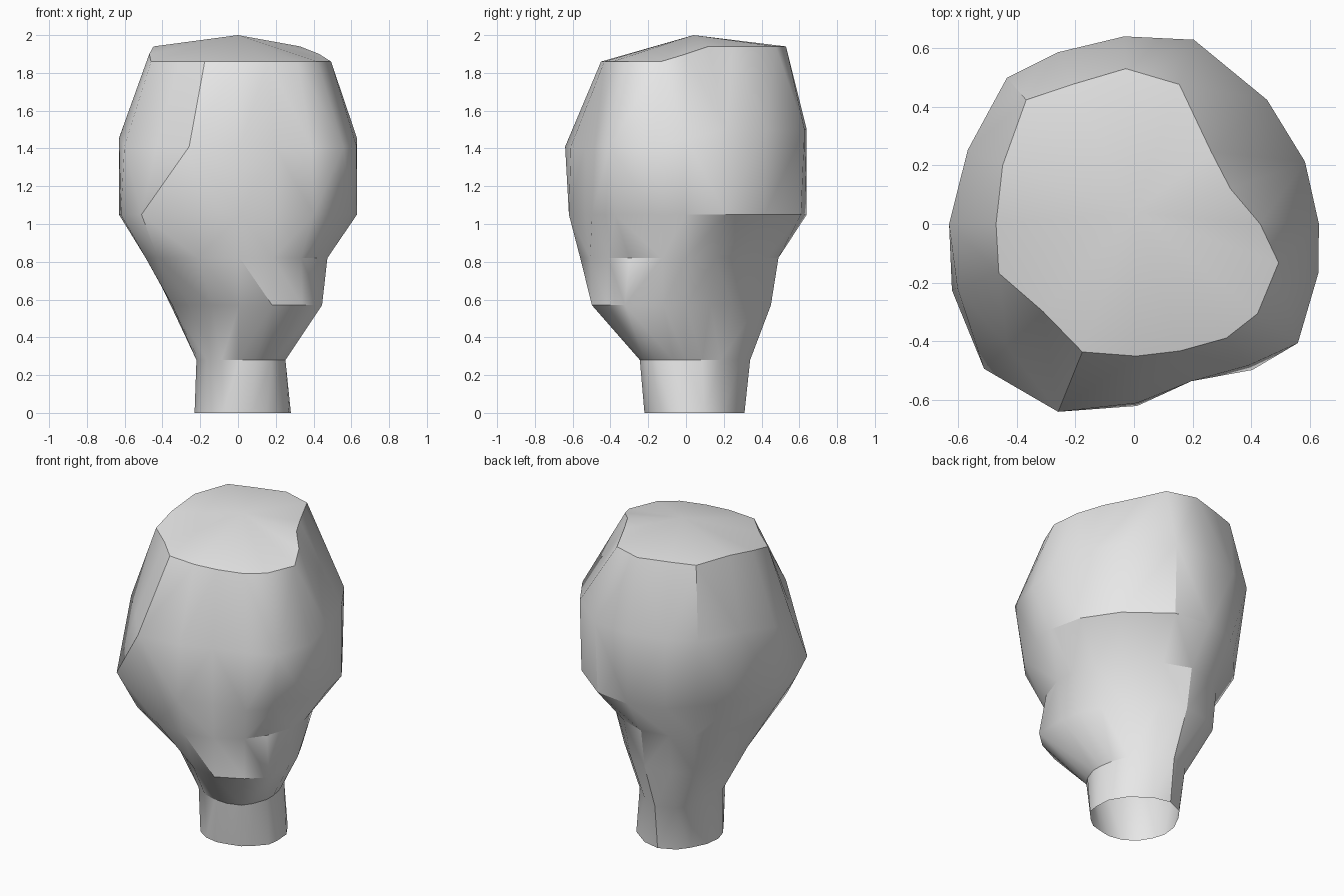
import bpy
import bmesh
import math

default_cube = bpy.data.objects.get("Cube")
if default_cube:
    bpy.data.objects.remove(default_cube, do_unlink=True)

# One pale grey material
grey = bpy.data.materials.new("pale_grey")
grey.use_nodes = True
colour = (0.8, 0.8, 0.8, 1.0)
grey.diffuse_color = colour
grey.node_tree.nodes["Principled BSDF"].inputs["Base Color"].default_value = colour

# Directions of the vertical edge lines, anticlockwise from the left side (+x)
ANGLES = [0, 20, 43, 72, 93, 114, 131, 156, 180, 200, 224, 248, 271, 290, 309, 324, 345]

# Cross-sections from neck to crown: front height, back height,
# then the radius in hundredths along each direction
SECTIONS = [
    (0.0, 0.0, [28, 29, 29, 30, 31, 29, 26, 24, 23, 22, 22, 22, 22, 22, 24, 25, 28]),
    (0.28, 0.28, [25, 25, 27, 30, 34, 33, 29, 24, 22, 22, 23, 23, 24, 26, 28, 27, 26]),
    (0.57, 0.57, [42, 38, 36, 40, 45, 46, 46, 39, 35, 37, 36, 37, 46, 53, 54, 55, 46]),
    (0.82, 0.82, [47, 45, 42, 45, 49, 50, 48, 47, 48, 52, 59, 56, 56, 54, 53, 51, 49]),
    (1.05, 1.05, [63, 62, 61, 64, 64, 62, 58, 60, 63, 66, 71, 61, 62, 57, 64, 64, 62]),
    (1.41, 1.5, [63, 62, 62, 66, 64, 64, 66, 62, 63, 64, 60, 69, 61, 57, 62, 69, 65]),
    (1.86, 1.94, [43, 35, 36, 50, 53, 52, 56, 49, 47, 49, 43, 47, 45, 46, 50, 52, 51]),
]


def add_section(bm, front_z, back_z, radii):
    """Add one ring of vertices whose back half may sit higher."""
    ring = []
    for degrees, radius in zip(ANGLES, radii):
        angle = math.radians(degrees)
        back = min(max(math.sin(angle) * 3 + 0.5, 0), 1)
        height = front_z + (back_z - front_z) * back
        r = radius / 100
        ring.append(bm.verts.new((r * math.cos(angle), r * math.sin(angle), height)))
    return ring


def add_panel(bm, a, b, c, d):
    """Split a panel in two along the diagonal that bulges outward."""
    if (a.co + c.co).xy.length > (b.co + d.co).xy.length:
        bm.faces.new((a, b, c))
        bm.faces.new((a, c, d))
    else:
        bm.faces.new((a, b, d))
        bm.faces.new((b, c, d))


# Head and neck: lofted skin, open at the base of the neck
bm = bmesh.new()
rings = [add_section(bm, *section) for section in SECTIONS]
count = len(ANGLES)
for lower, upper in zip(rings, rings[1:]):
    for i in range(count):
        j = (i + 1) % count
        add_panel(bm, lower[i], lower[j], upper[j], upper[i])

# Shallow crown rising to a single point
peak = bm.verts.new((0, 0.04, 2.0))
crown = rings[-1]
for i in range(count):
    bm.faces.new((crown[i], crown[(i + 1) % count], peak))

bmesh.ops.recalc_face_normals(bm, faces=bm.faces[:])
mesh = bpy.data.meshes.new("head_and_neck")
bm.to_mesh(mesh)
bm.free()
mesh.materials.append(grey)

head = bpy.data.objects.new("head_and_neck", mesh)
bpy.context.collection.objects.link(head)
bpy.ops.object.select_all(action="DESELECT")
head.select_set(True)
bpy.context.view_layer.objects.active = head
bpy.ops.object.shade_smooth_by_angle(angle=math.radians(30))
